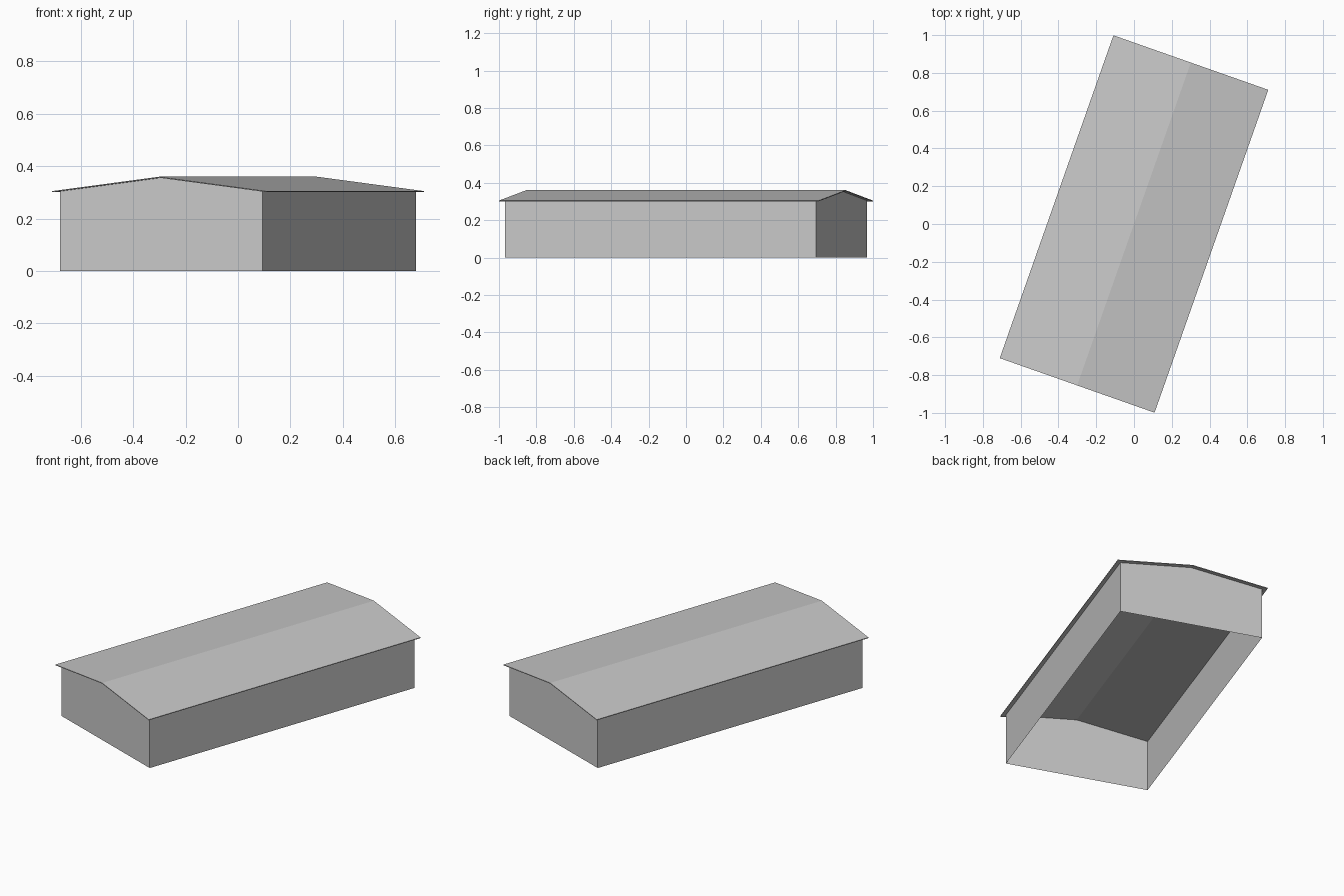
import bpy
import math

cube = bpy.data.objects.get("Cube")
if cube:
    bpy.data.objects.remove(cube, do_unlink=True)

TURN = math.radians(-19.4)          # the building stands at an angle
WALL_X, WALL_Y = 0.41, 0.882        # half sizes of the walls
ROOF_X, ROOF_Y = 0.4345, 0.906      # half sizes of the roof
EAVE, RIDGE, THICK = 0.305, 0.36, 0.004
SLOPE = (RIDGE - EAVE) / ROOF_X

grey = bpy.data.materials.new("light_grey")
grey.use_nodes = True
colour = (0.58, 0.58, 0.58, 1)
grey.diffuse_color = colour
grey.node_tree.nodes["Principled BSDF"].inputs["Base Color"].default_value = colour


def add_part(name, verts, faces):
    mesh = bpy.data.meshes.new(name)
    mesh.from_pydata(verts, [], faces)
    mesh.materials.append(grey)
    part = bpy.data.objects.new(name, mesh)
    part.rotation_euler.z = TURN
    bpy.context.collection.objects.link(part)
    return part


def extrude_profile(profile, half_length):
    """Place an x, z profile at the front and at the back."""
    return [(x, y, z) for y in (-half_length, half_length) for x, z in profile]


# Walls: four sides with pointed gables, open below
top = RIDGE - THICK - SLOPE * WALL_X
gable = [(-WALL_X, 0), (WALL_X, 0), (WALL_X, top), (0, RIDGE - THICK), (-WALL_X, top)]
add_part("walls", extrude_profile(gable, WALL_Y),
         [(0, 1, 2, 3, 4), (9, 8, 7, 6, 5), (1, 6, 7, 2), (5, 0, 4, 9)])

# Roof: thin folded sheet overhanging all round
fold = [(-ROOF_X, EAVE), (0, RIDGE), (ROOF_X, EAVE),
        (ROOF_X, EAVE - THICK), (0, RIDGE - THICK), (-ROOF_X, EAVE - THICK)]
n = len(fold)
sides = [(i, i + n, (i + 1) % n + n, (i + 1) % n) for i in range(n)]
ends = [(0, 1, 4, 5), (1, 2, 3, 4), (11, 10, 7, 6), (10, 9, 8, 7)]
roof = add_part("roof", extrude_profile(fold, ROOF_Y), sides + ends)

# Make the roof faces point outward
import bmesh
bm = bmesh.new()
bm.from_mesh(roof.data)
bmesh.ops.recalc_face_normals(bm, faces=bm.faces)
bm.to_mesh(roof.data)
bm.free()
